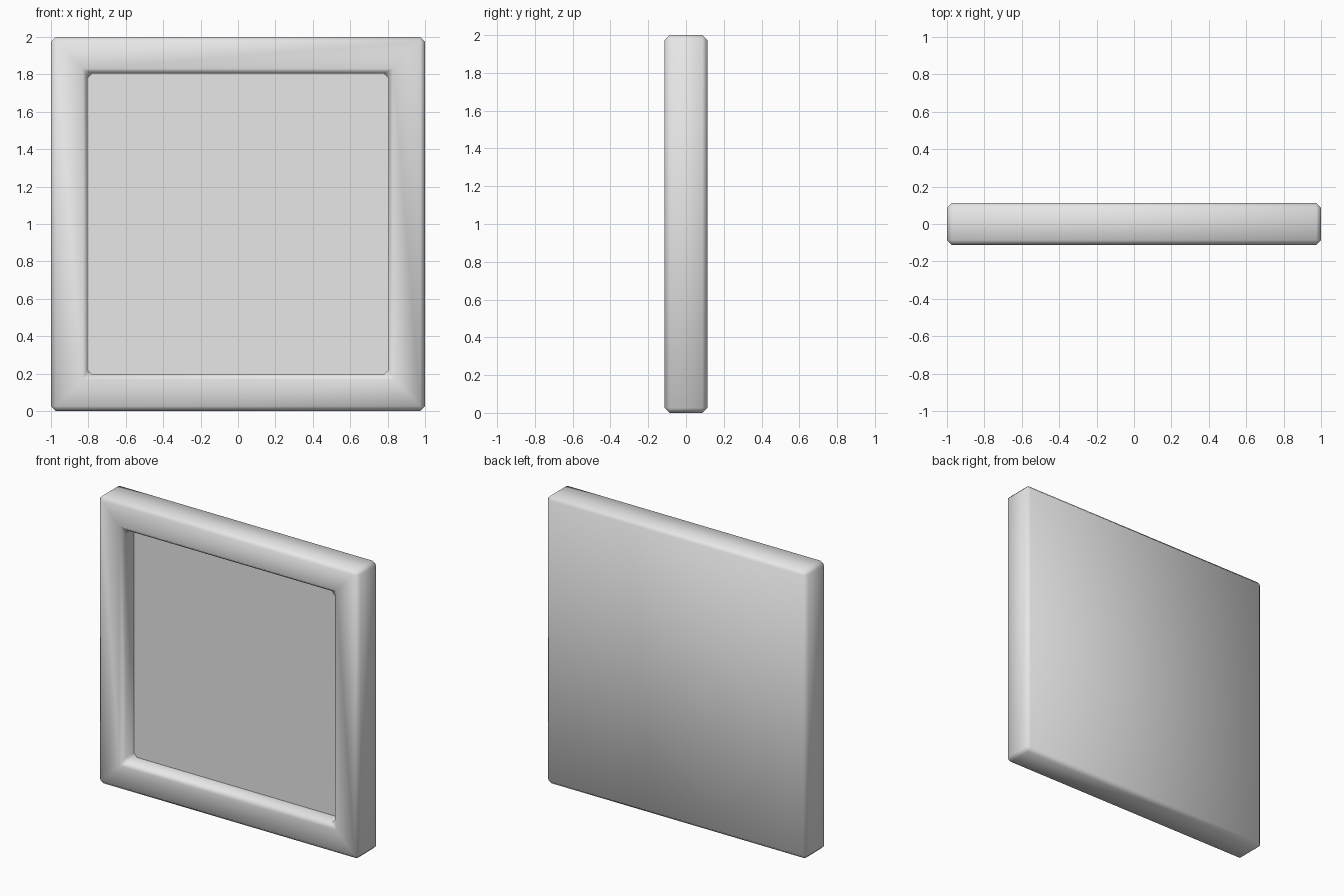
import bpy
import bmesh
import math

cube = bpy.data.objects.get("Cube")
if cube:
    bpy.data.objects.remove(cube, do_unlink=True)

THICK = 0.225     # overall depth
BORDER = 0.195    # frame width
RECESS = 0.12     # how far the panel sits behind the frame front
BEVEL = 0.026

# Plain grey material
grey = bpy.data.materials.new("plain_grey")
grey.use_nodes = True
colour = (0.8, 0.8, 0.8, 1)
grey.diffuse_color = colour
grey.node_tree.nodes["Principled BSDF"].inputs["Base Color"].default_value = colour

# Square slab
bm = bmesh.new()
bmesh.ops.create_cube(bm, size=1)
bmesh.ops.scale(bm, vec=(2, THICK, 2), verts=bm.verts)
bmesh.ops.translate(bm, vec=(0, 0, 1), verts=bm.verts)
bm.normal_update()

# Recessed panel in the front face
front = min(bm.faces, key=lambda f: f.calc_center_median().y)
bmesh.ops.inset_region(bm, faces=[front], thickness=BORDER, use_even_offset=True)
panel = bmesh.ops.extrude_discrete_faces(bm, faces=[front])["faces"][0]
bmesh.ops.translate(bm, vec=(0, RECESS, 0), verts=panel.verts)
bm.normal_update()

# Chamfer every corner edge except the panel's own outline
rim = set(panel.edges)
edges = [e for e in bm.edges
         if e not in rim and e.calc_face_angle(0) > math.radians(30)]
bmesh.ops.bevel(bm, geom=edges, offset=BEVEL, offset_type='OFFSET', segments=1,
                profile=0.5, affect='EDGES', clamp_overlap=True)
bmesh.ops.recalc_face_normals(bm, faces=bm.faces)

mesh = bpy.data.meshes.new("framed_panel")
bm.to_mesh(mesh)
bm.free()
mesh.materials.append(grey)
obj = bpy.data.objects.new("framed_panel", mesh)
bpy.context.collection.objects.link(obj)

# Smooth over the chamfers, sharp around the panel
bpy.ops.object.select_all(action='DESELECT')
obj.select_set(True)
bpy.context.view_layer.objects.active = obj
bpy.ops.object.shade_smooth_by_angle(angle=math.radians(62))
